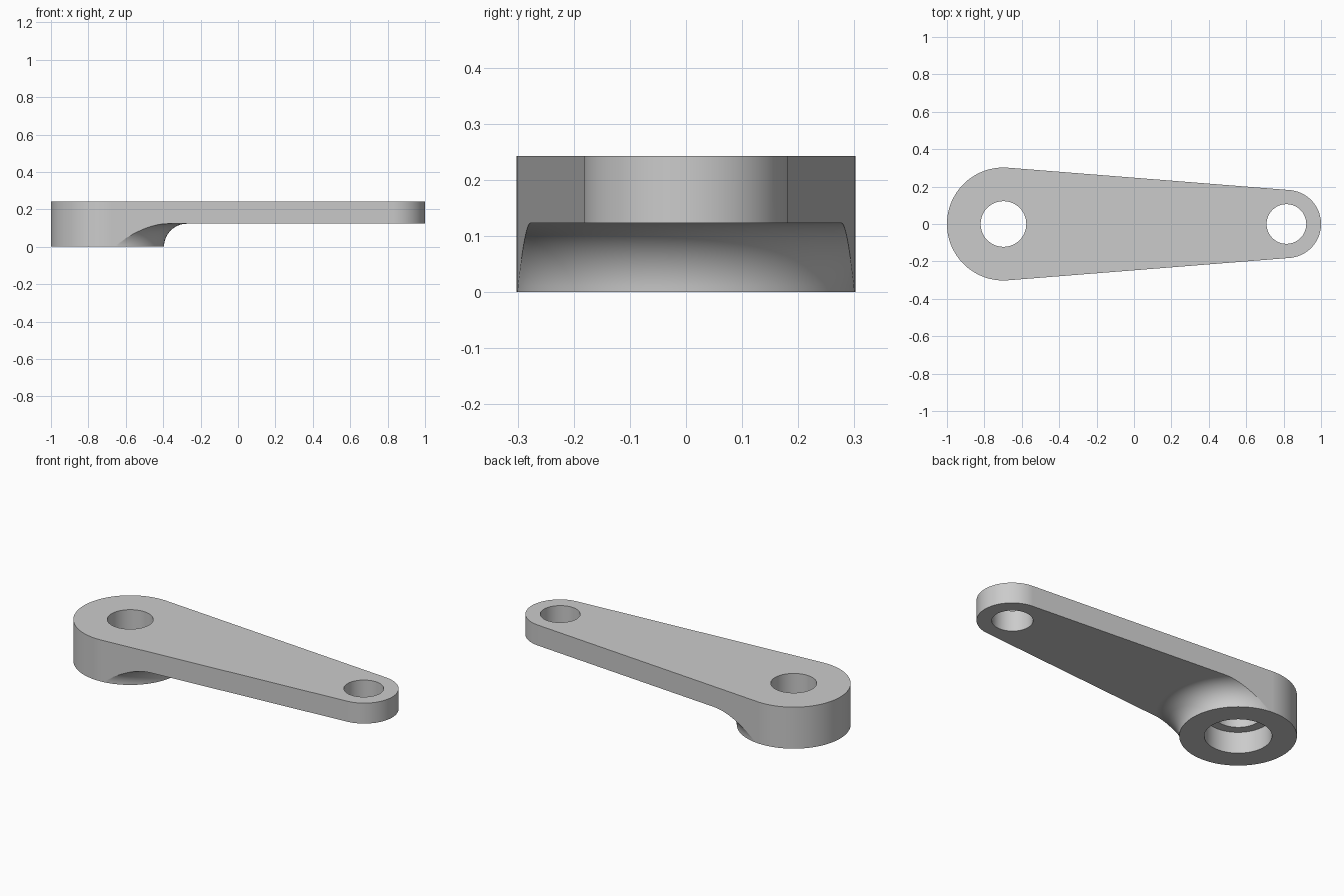
import bpy, bmesh
from math import sin, cos, pi, asin

if "Cube" in bpy.data.objects:
    bpy.data.objects.remove(bpy.data.objects["Cube"])

BIG_X, BIG_R = -0.698, 0.302
TIP_X, TIP_R = 0.818, 0.182
TOP, PLATE = 0.243, 0.123          # top height, underside of the arm


def finish(bm, name):
    bmesh.ops.recalc_face_normals(bm, faces=bm.faces)
    mesh = bpy.data.meshes.new(name)
    bm.to_mesh(mesh)
    bm.free()
    ob = bpy.data.objects.new(name, mesh)
    bpy.context.collection.objects.link(ob)
    return ob


def prism(name, pts, z0, z1):
    bm = bmesh.new()
    face = bm.faces.new([bm.verts.new((x, y, z0)) for x, y in pts])
    new = bmesh.ops.extrude_face_region(bm, geom=[face])["geom"]
    verts = [v for v in new if isinstance(v, bmesh.types.BMVert)]
    bmesh.ops.translate(bm, vec=(0, 0, z1 - z0), verts=verts)
    return finish(bm, name)


def arc(cx, r, a0, a1, n):
    return [(cx + r * cos(a0 + (a1 - a0) * i / n), r * sin(a0 + (a1 - a0) * i / n))
            for i in range(n + 1)]


def lathe(name, profile, cx, n=128):
    bm = bmesh.new()
    rings = [[bm.verts.new((cx + r * cos(2 * pi * i / n), r * sin(2 * pi * i / n), z))
              for i in range(n)] for r, z in profile]
    for a, b in zip(rings, rings[1:]):
        for i in range(n):
            j = (i + 1) % n
            bm.faces.new((a[i], a[j], b[j], b[i]))
    bm.faces.new(rings[0])
    bm.faces.new(rings[-1])
    return finish(bm, name)


def boolean(ob, tool, op):
    tool.hide_render = True
    mod = ob.modifiers.new(op, 'BOOLEAN')
    mod.operation, mod.object, mod.solver = op, tool, 'EXACT'
    bpy.context.view_layer.objects.active = ob
    bpy.ops.object.modifier_apply(modifier=mod.name)
    bpy.data.objects.remove(tool)


# Lever outline: two round ends joined by tangent sides
t = pi / 2 - asin((BIG_R - TIP_R) / (TIP_X - BIG_X))
lever = prism("lever_arm", arc(TIP_X, TIP_R, -t, t, 48)
              + arc(BIG_X, BIG_R, t, 2 * pi - t, 72), 0, TOP)

# Keep the boss, its concave fillet and the thin arm
f = PLATE
fillet = [(BIG_R + f - f * cos(pi / 2 * i / 16) + 0.0003, f * sin(pi / 2 * i / 16))
          for i in range(17)]
keep = lathe("boss_envelope", [(BIG_R + 0.0003, -0.1)] + fillet
             + [(2.5, PLATE), (2.5, 0.4)], BIG_X)
boolean(lever, keep, 'INTERSECT')

# Stepped hole in the boss and plain hole in the tip
boolean(lever, lathe("boss_bore", [(0.174, -0.1), (0.174, PLATE), (0.122, PLATE),
                                   (0.122, 0.4)], BIG_X, 96), 'DIFFERENCE')
boolean(lever, lathe("tip_bore", [(0.106, -0.1), (0.106, 0.4)], 0.815, 96), 'DIFFERENCE')

# Smooth curves, crisp edges
bpy.ops.object.select_all(action='DESELECT')
lever.select_set(True)
bpy.context.view_layer.objects.active = lever
bpy.ops.object.shade_smooth_by_angle(angle=0.4)
weighted = lever.modifiers.new("weighted", 'WEIGHTED_NORMAL')
weighted.keep_sharp = True
